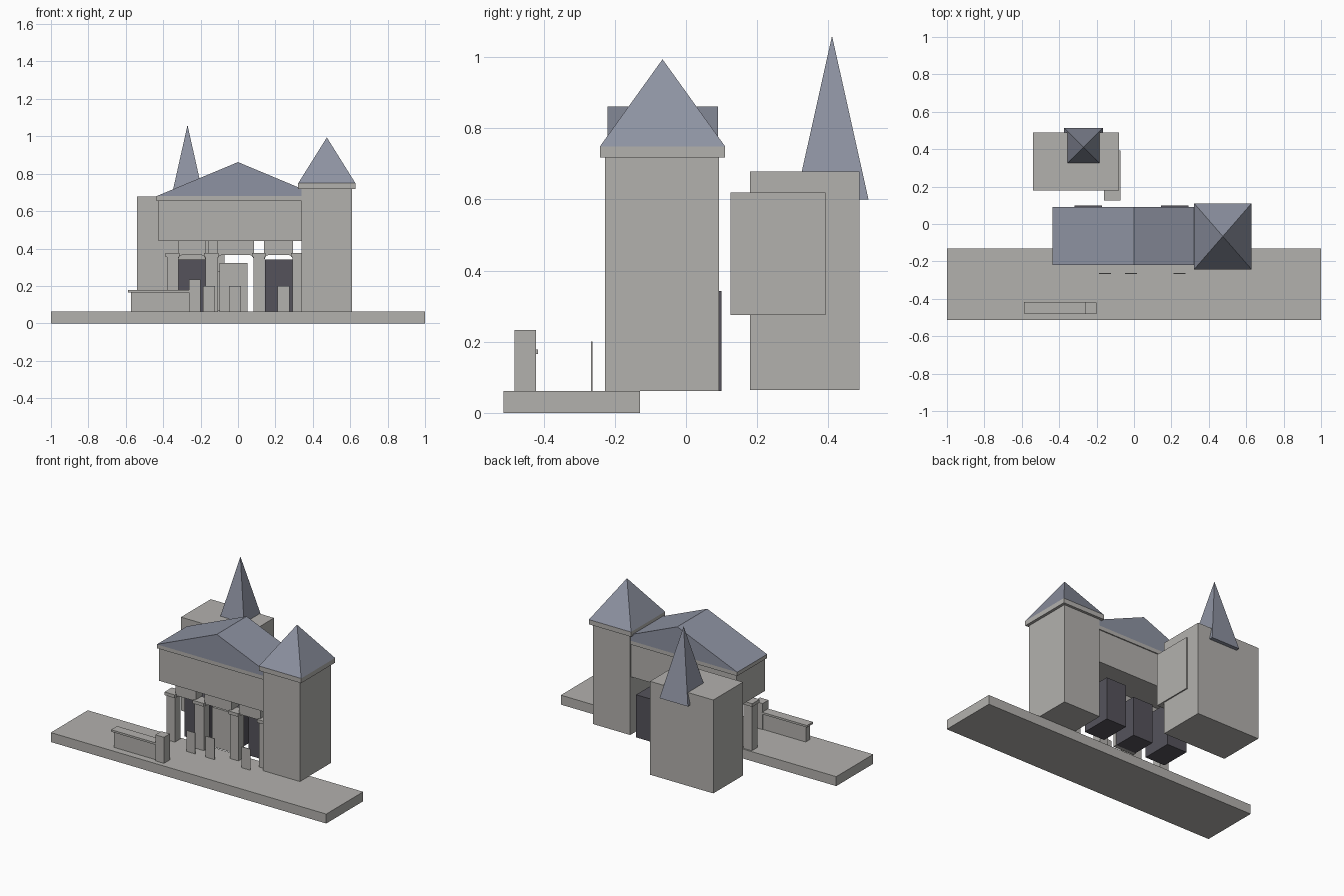
import bpy, bmesh, math

if "Cube" in bpy.data.objects:
    bpy.data.objects.remove(bpy.data.objects["Cube"])


def material(name, rgb):
    m = bpy.data.materials.new(name)
    m.diffuse_color = (*rgb, 1)
    m.use_nodes = True
    m.node_tree.nodes["Principled BSDF"].inputs["Base Color"].default_value = m.diffuse_color
    return m


STONE = material("stone grey", (0.45, 0.44, 0.42))
SLATE = material("slate blue", (0.27, 0.29, 0.36))
DARK = material("dark door", (0.09, 0.086, 0.105))


def mesh_object(name, bm, mat):
    bmesh.ops.recalc_face_normals(bm, faces=bm.faces)
    me = bpy.data.meshes.new(name)
    bm.to_mesh(me)
    bm.free()
    me.materials.append(mat)
    ob = bpy.data.objects.new(name, me)
    bpy.context.collection.objects.link(ob)
    return ob


def box(name, x, y, z, mat=STONE):
    bm = bmesh.new()
    bmesh.ops.create_cube(bm, size=1)
    for v in bm.verts:
        for i, (lo, hi) in enumerate((x, y, z)):
            v.co[i] = lo if v.co[i] < 0 else hi
    return mesh_object(name, bm, mat)


def pyramid(name, x, y, z, mat=SLATE):
    bm = bmesh.new()
    base = [bm.verts.new((a, b, z[0])) for a, b in
            ((x[0], y[0]), (x[1], y[0]), (x[1], y[1]), (x[0], y[1]))]
    tip = bm.verts.new((sum(x) / 2, sum(y) / 2, z[1]))
    bm.faces.new(base)
    for i in range(4):
        bm.faces.new((base[i], base[(i + 1) % 4], tip))
    return mesh_object(name, bm, mat)


def extrude_y(name, profile, y, mat):
    """Extrude an x-z outline from y[0] to y[1]."""
    bm = bmesh.new()
    face = bm.faces.new([bm.verts.new((px, y[0], pz)) for px, pz in profile])
    out = bmesh.ops.extrude_face_region(bm, geom=[face])
    for v in out["geom"]:
        if isinstance(v, bmesh.types.BMVert):
            v.co.y = y[1]
    return mesh_object(name, bm, mat)


# Ground slab
G = 0.062
box("ground_slab", (-1, 1), (-0.513, -0.13), (0, G))

# Corner tower
box("tower_body", (0.34, 0.61), (-0.228, 0.093), (G, 0.718))
box("tower_cornice", (0.322, 0.628), (-0.242, 0.11), (0.718, 0.749))
pyramid("tower_roof", (0.322, 0.628), (-0.242, 0.11), (0.749, 0.994))

# Raised hall with gable roof
box("hall_body", (-0.425, 0.40), (-0.21, 0.083), (0.44, 0.655))
box("hall_eave", (-0.435, 0.40), (-0.22, 0.09), (0.655, 0.68))
extrude_y("hall_roof", [(-0.435, 0.68), (0.435, 0.68), (0, 0.862)],
          (-0.22, 0.09), SLATE)

# Arcade pillars with caps
pillars = [(-0.38, -0.318), (-0.175, -0.108), (0.083, 0.143), (0.292, 0.36)]
for i, (a, b) in enumerate(pillars):
    box(f"pillar_{i + 1}", (a, b), (-0.20, -0.14), (G, 0.355))
    box(f"pillar_cap_{i + 1}", (a - 0.008, b + 0.004), (-0.208, -0.132), (0.355, 0.376))

# Arch heads with rounded corners, and the blocks that carry the hall
R = 0.022
for i in range(3):
    a, b = pillars[i][1], pillars[i + 1][0]
    top, spring = 0.376, 0.343
    left = [(a + R - R * math.cos(t), spring + R * math.sin(t))
            for t in (k * math.pi / 8 for k in range(5))]
    right = [(a + b - px, pz) for px, pz in reversed(left)]
    extrude_y(f"arch_head_{i + 1}",
              [(a - 0.005, top), (a - 0.005, spring)] + left + right
              + [(b + 0.005, spring), (b + 0.005, top)], (-0.19, -0.15), STONE)
    box(f"lintel_block_{i + 1}", (a - 0.003, b + 0.003), (-0.19, -0.12), (0.376, 0.44))

# Dark entrance boxes and the pale middle door
box("left_entrance", (-0.317, -0.172), (-0.10, 0.10), (G, 0.342), DARK)
box("right_entrance", (0.145, 0.292), (-0.10, 0.10), (G, 0.342), DARK)
box("middle_entrance", (-0.095, 0.05), (-0.10, 0.055), (G, 0.32), DARK)
box("middle_door", (-0.10, 0.052), (-0.125, -0.10), (G, 0.322))

# Thin standing panels in front of the arcade
for i, x in enumerate((-0.156, -0.016, 0.244)):
    box(f"standing_panel_{i + 1}", (x - 0.032, x + 0.032), (-0.267, -0.263), (G, 0.2))

# Low garden wall with coping and end post
box("garden_wall", (-0.572, -0.26), (-0.468, -0.425), (G, 0.165))
box("garden_wall_coping", (-0.587, -0.26), (-0.478, -0.416), (0.165, 0.178))
box("garden_wall_post", (-0.262, -0.2), (-0.482, -0.421), (G, 0.233))

# Rear block with side panel and spire
box("rear_block", (-0.54, -0.08), (0.18, 0.488), (0.065, 0.678))
box("rear_side_panel", (-0.16, -0.072), (0.125, 0.392), (0.275, 0.62))
pyramid("spire", (-0.373, -0.167), (0.308, 0.513), (0.6, 1.06))
